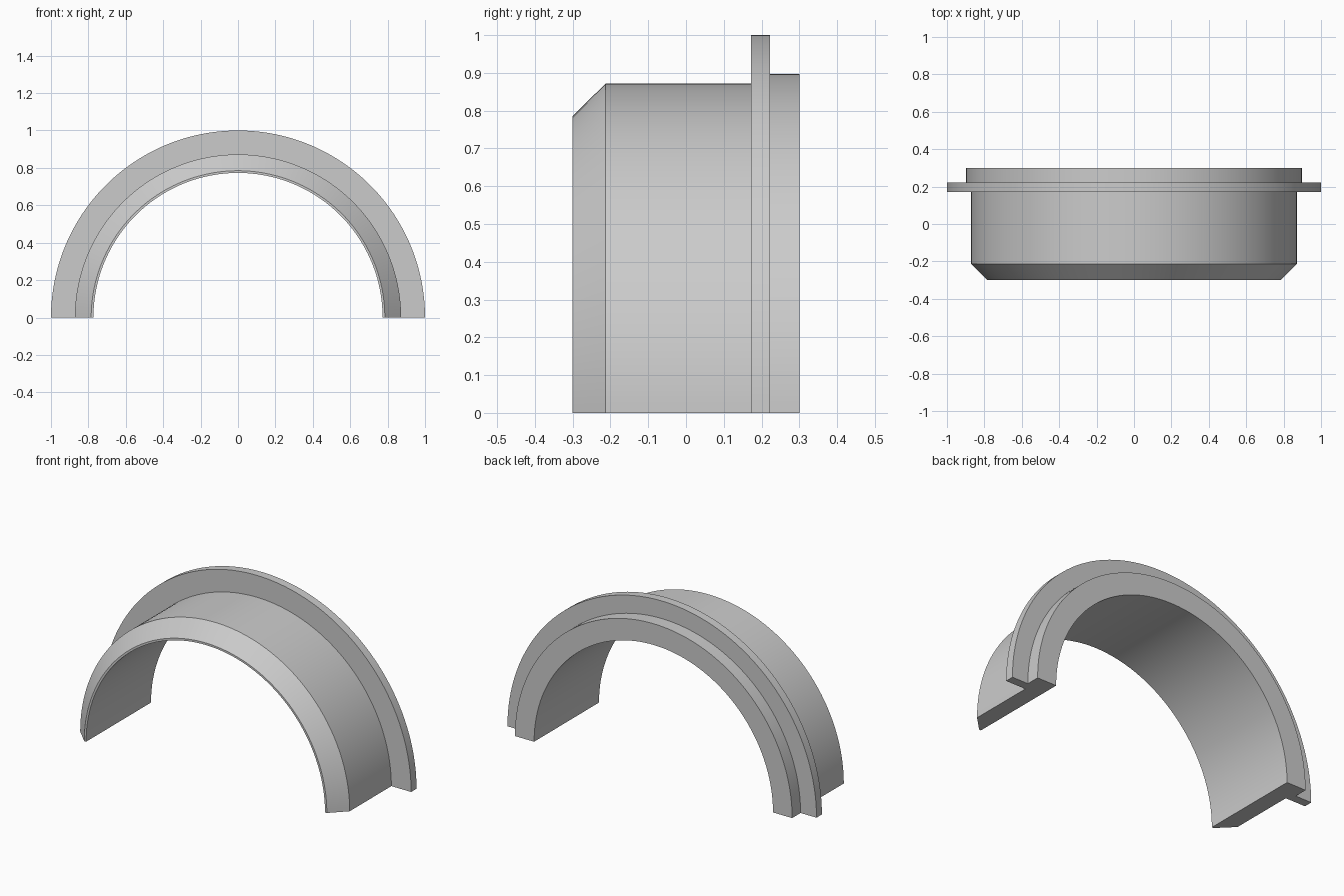
import bpy, bmesh
from math import sin, cos, pi, radians

if "Cube" in bpy.data.objects:
    bpy.data.objects.remove(bpy.data.objects["Cube"])

SEGMENTS = 96

# Cross-section as (y, radius): bore, chamfered nose, sleeve, flange, rear rim
PROFILE = [
    (-0.30, 0.773), (-0.30, 0.785), (-0.213, 0.872), (0.172, 0.872),
    (0.172, 1.0), (0.222, 1.0), (0.222, 0.897), (0.30, 0.897), (0.30, 0.773),
]


def half_revolve(name, profile, segments):
    """Sweep a closed profile half a turn about the y axis and cap both ends."""
    bm = bmesh.new()
    rings = []
    for i in range(segments + 1):
        a = pi * i / segments
        rings.append([bm.verts.new((r * cos(a), y, r * sin(a))) for y, r in profile])
    n = len(profile)
    for a, b in zip(rings, rings[1:]):
        for j in range(n):
            k = (j + 1) % n
            bm.faces.new((a[j], a[k], b[k], b[j]))
    # Flat split faces resting on the ground
    bm.faces.new(rings[0])
    bm.faces.new(rings[-1])
    bmesh.ops.recalc_face_normals(bm, faces=bm.faces[:])
    mesh = bpy.data.meshes.new(name)
    bm.to_mesh(mesh)
    bm.free()
    obj = bpy.data.objects.new(name, mesh)
    bpy.context.collection.objects.link(obj)
    return obj


# Flanged half sleeve
sleeve = half_revolve("flanged_half_sleeve", PROFILE, SEGMENTS)
bpy.context.view_layer.objects.active = sleeve
sleeve.select_set(True)
bpy.ops.object.shade_smooth_by_angle(angle=radians(30))
